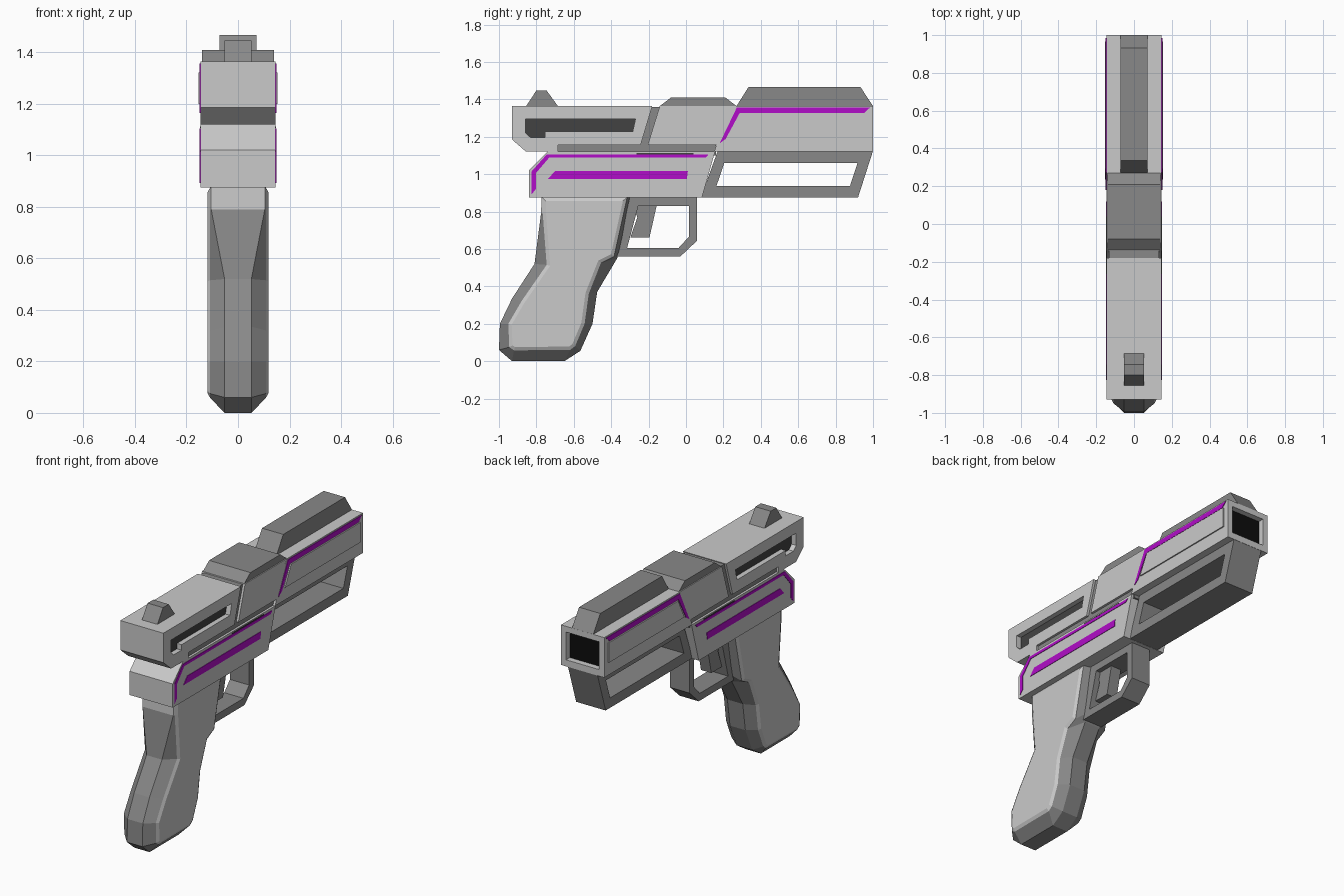
import bpy, bmesh

if "Cube" in bpy.data.objects:
    bpy.data.objects.remove(bpy.data.objects["Cube"])


def material(name, rgb):
    m = bpy.data.materials.new(name)
    m.diffuse_color = (*rgb, 1)
    m.use_nodes = True
    m.node_tree.nodes["Principled BSDF"].inputs["Base Color"].default_value = m.diffuse_color
    return m


LIGHT = material("light_grey", (0.59, 0.59, 0.59))
DARK = material("mid_grey", (0.25, 0.25, 0.25))
CHAR = material("charcoal", (0.055, 0.055, 0.055))
BLACK = material("black", (0.004, 0.004, 0.004))
PURPLE = material("purple", (0.44, 0.004, 0.58))
W = 0.146  # half width of the main body


def finish(name, bm, *mats):
    bmesh.ops.recalc_face_normals(bm, faces=bm.faces)
    me = bpy.data.meshes.new(name)
    bm.to_mesh(me)
    bm.free()
    for m in mats:
        me.materials.append(m)
    ob = bpy.data.objects.new(name, me)
    bpy.context.collection.objects.link(ob)
    return ob


def loop(bm, pts, x):
    return [bm.verts.new((x, y, z)) for y, z in pts]


def bridge(bm, a, b):
    n = len(a)
    return [bm.faces.new((a[i], a[(i + 1) % n], b[(i + 1) % n], b[i])) for i in range(n)]


def prism(name, pts, mat, w=W):
    """Side profile (y, z) extruded across x, centred."""
    bm = bmesh.new()
    a, b = loop(bm, pts, -w), loop(bm, pts, w)
    bm.faces.new(a)
    bm.faces.new(b)
    bridge(bm, a, b)
    return finish(name, bm, mat)


def plates(name, pts, mat, x0, x1):
    """Mirrored pair of thin plates on both sides."""
    bm = bmesh.new()
    for s in (-1, 1):
        a, b = loop(bm, pts, s * x0), loop(bm, pts, s * x1)
        bm.faces.new(a)
        bm.faces.new(b)
        bridge(bm, a, b)
    return finish(name, bm, mat)


def ring(name, outer, inner, mat, w):
    """Closed frame between two profiles."""
    bm = bmesh.new()
    o = [loop(bm, outer, s * w) for s in (-1, 1)]
    i = [loop(bm, inner, s * w) for s in (-1, 1)]
    for a, b in ((o[0], o[1]), (i[0], i[1]), (o[0], i[0]), (o[1], i[1])):
        bridge(bm, a, b)
    return finish(name, bm, mat)


def cut(ob, cutter):
    cutter.hide_render = True
    cutter.hide_viewport = True
    cutter.display_type = 'WIRE'
    m = ob.modifiers.new("cut", 'BOOLEAN')
    m.operation = 'DIFFERENCE'
    m.solver = 'EXACT'
    m.object = cutter


def rect(y0, y1, z0, z1):
    return [(y0, z0), (y1, z0), (y1, z1), (y0, z1)]


# rear slide with side ports
slide = prism("rear_slide", [(-0.93, 1.365), (-0.93, 1.185), (-0.855, 1.12), (-0.685, 1.12),
                             (-0.685, 1.155), (-0.243, 1.155), (-0.18, 1.365)], LIGHT)
port = [(-0.857, 1.295), (-0.27, 1.295), (-0.285, 1.228), (-0.755, 1.228),
        (-0.755, 1.195), (-0.83, 1.195), (-0.857, 1.22)]
cut(slide, prism("port_cutter", port, LIGHT, 0.3))
prism("port_floor", rect(-0.88, -0.26, 1.185, 1.305), CHAR, 0.115)

# recessed core seen in the seams
prism("seam_core_lower", rect(-0.69, 0.16, 1.10, 1.16), DARK, 0.132)
prism("seam_core_upright", [(-0.28, 1.14), (-0.15, 1.14), (-0.11, 1.36), (-0.2, 1.36)], DARK, 0.132)

# middle block and its raised top
prism("middle_block", [(-0.205, 1.155), (0.3, 1.155), (0.3, 1.365), (-0.14, 1.365)], LIGHT)
prism("middle_ridge", [(-0.14, 1.364), (-0.08, 1.41), (0.21, 1.41), (0.27, 1.364)], DARK, 0.14)

# barrel with square muzzle
barrel = prism("barrel", [(0.15, 1.12), (1.0, 1.12), (1.0, 1.365), (0.26, 1.365), (0.165, 1.16)], LIGHT, 0.1465)
cut(barrel, prism("muzzle_cutter", rect(0.9, 1.1, 1.16, 1.33), LIGHT, 0.112))
prism("muzzle_bore", rect(0.85, 0.965, 1.161, 1.329), BLACK, 0.111)
prism("barrel_rib", [(0.27, 1.364), (0.335, 1.467), (0.932, 1.467), (1.0, 1.364)], DARK, 0.072)
plates("barrel_side_panel", [(0.235, 1.2), (0.965, 1.2), (0.965, 1.322), (0.295, 1.322)],
       LIGHT, 0.14, 0.154)
plates("barrel_stripe", [(0.985, 1.357), (0.272, 1.357), (0.18, 1.165), (0.212, 1.188),
                         (0.287, 1.327), (0.952, 1.327)], PURPLE, 0.144, 0.15)

# rear sight
prism("rear_sight", [(-0.855, 1.364), (-0.8, 1.447), (-0.745, 1.447), (-0.685, 1.364)], DARK, 0.052)

# lower frame and its stripes
prism("lower_frame", [(-0.84, 0.875), (-0.84, 1.02), (-0.74, 1.12), (0.155, 1.12), (0.085, 0.875)], LIGHT)
plates("frame_outline_stripe", [(0.12, 1.105), (-0.745, 1.105), (-0.825, 1.015), (-0.825, 0.893),
                                (-0.803, 0.92), (-0.803, 1.005), (-0.732, 1.088), (0.105, 1.088)],
       PURPLE, 0.143, 0.149)
plates("frame_bar_stripe", [(-0.737, 0.975), (0.005, 0.975), (0.01, 1.017), (-0.7, 1.017)],
       PURPLE, 0.143, 0.149)
plates("frame_slot", rect(-0.265, 0.04, 1.106, 1.113), CHAR, 0.143, 0.148)

# open rail under the barrel
ring("under_rail", [(0.17, 1.125), (1.0, 1.125), (0.92, 0.876), (0.08, 0.876)],
     [(0.205, 1.06), (0.917, 1.06), (0.877, 0.937), (0.163, 0.937)], DARK, 0.1)

# trigger and guard
ring("trigger_guard", [(-0.37, 0.56), (-0.03, 0.56), (0.06, 0.645), (0.06, 0.88), (-0.3, 0.88)],
     [(-0.315, 0.605), (-0.04, 0.605), (0.015, 0.665), (0.015, 0.83), (-0.255, 0.83)], DARK, 0.065)
prism("trigger", [(-0.29, 0.84), (-0.155, 0.84), (-0.195, 0.662), (-0.297, 0.662), (-0.26, 0.77)], DARK, 0.035)

# grip: narrow spine outline bridged to wide side outlines
spine = [(-0.772, 0.88), (-0.775, 0.79), (-0.81, 0.52), (-0.93, 0.335), (-0.995, 0.2), (-1.0, 0.06),
         (-0.93, 0.0), (-0.65, 0.0), (-0.565, 0.055), (-0.5, 0.2), (-0.475, 0.37),
         (-0.368, 0.55), (-0.35, 0.6), (-0.3, 0.88)]
side = [(-0.768, 0.875), (-0.766, 0.79), (-0.745, 0.515), (-0.88, 0.32), (-0.95, 0.2), (-0.945, 0.075),
        (-0.92, 0.058), (-0.62, 0.06), (-0.593, 0.08), (-0.542, 0.2), (-0.52, 0.36),
        (-0.455, 0.525), (-0.385, 0.56), (-0.315, 0.875)]
bm = bmesh.new()
rims, caps = [], []
for s in (-1, 1):
    rim = loop(bm, spine, s * 0.052)
    for v in rim[:2]:
        v.co.x = s * 0.104
    edge = loop(bm, side, s * 0.108)
    for f in bridge(bm, rim, edge):
        f.material_index = 1
    caps.append(bm.faces.new(edge))
    rims.append(rim)
for f in bridge(bm, *rims):
    f.material_index = 1
for f in bm.faces:
    c = f.calc_center_median()
    if c.z > 0.8 and c.y < -0.7:
        f.material_index = 0
bmesh.ops.recalc_face_normals(bm, faces=bm.faces)
bmesh.ops.inset_region(bm, faces=caps, thickness=0.018, depth=0.01, use_even_offset=True)
finish("grip", bm, LIGHT, DARK)
